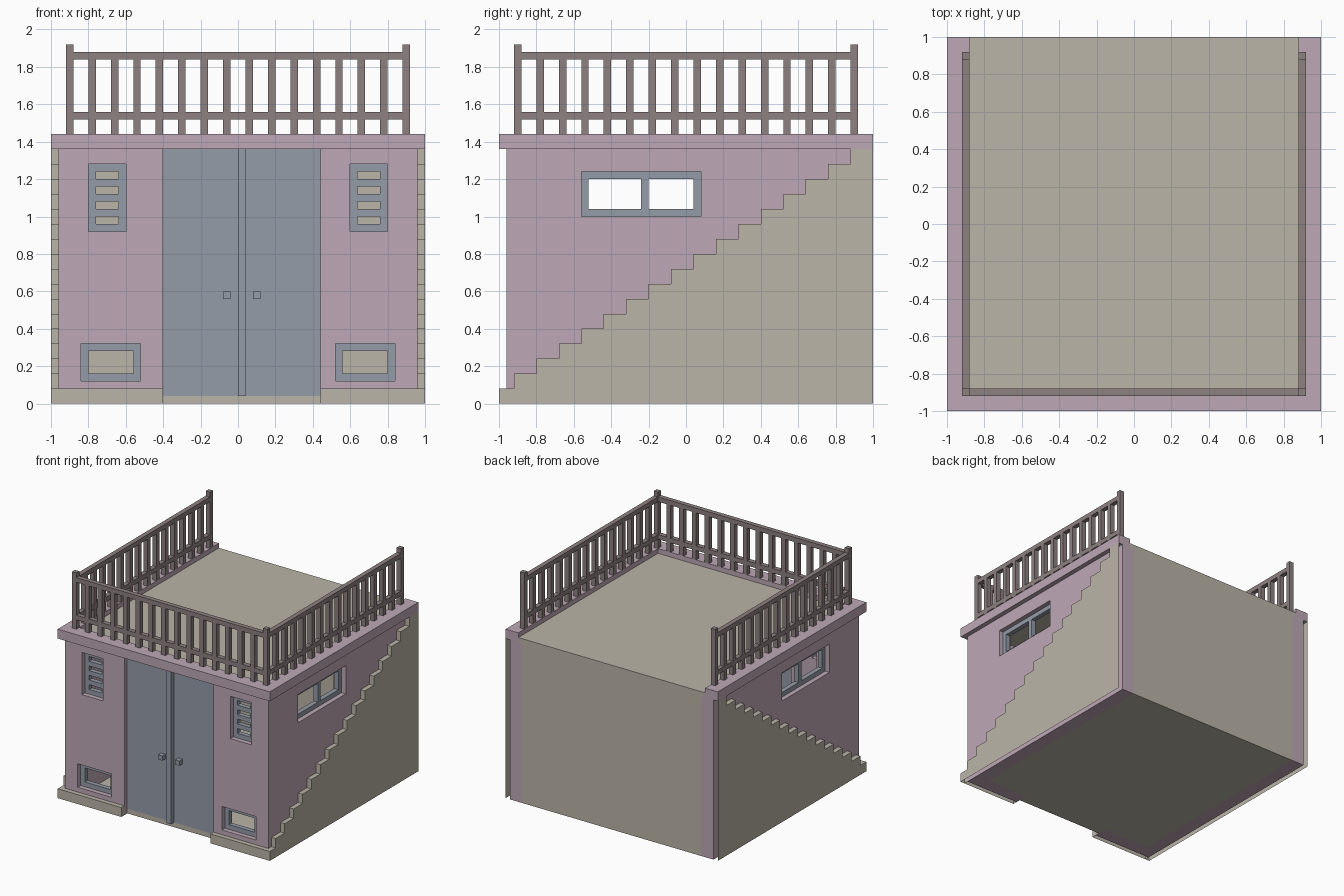
import bpy, bmesh
from mathutils import Vector

cube = bpy.data.objects.get("Cube")
if cube:
    bpy.data.objects.remove(cube, do_unlink=True)


def material(name, rgb):
    lin = [((c / 255 + 0.055) / 1.055) ** 2.4 for c in rgb] + [1.0]
    m = bpy.data.materials.new(name)
    m.diffuse_color = lin
    m.use_nodes = True
    m.node_tree.nodes["Principled BSDF"].inputs["Base Color"].default_value = lin
    return m


PINK = material("dusty pink plaster", (190, 169, 182))
BEIGE = material("beige stone", (187, 181, 168))
BLUE = material("blue grey paint", (149, 156, 168))
BROWN = material("mauve brown wood", (141, 129, 129))


def place(axis, u, v, d):
    """Put a 2D point (u, v) at depth d along the given axis."""
    return {"x": (d, u, v), "y": (u, d, v), "z": (u, v, d)}[axis]


def finish(name, bm, mat, drop=()):
    """Make an object, leaving out faces that point along the drop directions."""
    bmesh.ops.recalc_face_normals(bm, faces=bm.faces)
    bm.normal_update()
    gone = [f for f in bm.faces if any(f.normal.dot(Vector(n)) > 0.9 for n in drop)]
    bmesh.ops.delete(bm, geom=gone, context="FACES")
    me = bpy.data.meshes.new(name)
    bm.to_mesh(me)
    bm.free()
    me.materials.append(mat)
    ob = bpy.data.objects.new(name, me)
    bpy.context.collection.objects.link(ob)
    return ob


def thicken(bm, axis, depth):
    r = bmesh.ops.extrude_face_region(bm, geom=bm.faces[:])
    bmesh.ops.translate(bm, vec=place(axis, 0, 0, depth),
                        verts=[g for g in r["geom"] if isinstance(g, bmesh.types.BMVert)])


def prism(name, pts, axis, d0, d1, mat, drop=()):
    bm = bmesh.new()
    bm.faces.new([bm.verts.new(place(axis, u, v, d0)) for u, v in pts])
    # the starting face is kept as one cap, the moved copy is the other
    f = bm.faces[:]
    r = bmesh.ops.extrude_face_region(bm, geom=f, use_keep_orig=True)
    bmesh.ops.translate(bm, vec=place(axis, 0, 0, d1 - d0),
                        verts=[g for g in r["geom"] if isinstance(g, bmesh.types.BMVert)])
    return finish(name, bm, mat, drop)


def box(name, x, y, z, mat, drop=()):
    pts = [(x[0], y[0]), (x[1], y[0]), (x[1], y[1]), (x[0], y[1])]
    return prism(name, pts, "z", z[0], z[1], mat, drop)


def panel(name, axis, u, v, depth, holes, mat):
    """Flat slab with rectangular holes (u0, u1, v0, v1)."""
    us = sorted({round(a, 4) for a in list(u) + [c for h in holes for c in h[:2]]})
    vs = sorted({round(a, 4) for a in list(v) + [c for h in holes for c in h[2:]]})
    bm = bmesh.new()
    grid = {}

    def vert(i, j):
        if (i, j) not in grid:
            grid[i, j] = bm.verts.new(place(axis, us[i], vs[j], depth[0]))
        return grid[i, j]

    for i in range(len(us) - 1):
        for j in range(len(vs) - 1):
            cu, cv = (us[i] + us[i + 1]) / 2, (vs[j] + vs[j + 1]) / 2
            if not any(h[0] < cu < h[1] and h[2] < cv < h[3] for h in holes):
                bm.faces.new([vert(i, j), vert(i + 1, j), vert(i + 1, j + 1), vert(i, j + 1)])
    r = bmesh.ops.extrude_face_region(bm, geom=bm.faces[:], use_keep_orig=True)
    bmesh.ops.translate(bm, vec=place(axis, 0, 0, depth[1] - depth[0]),
                        verts=[g for g in r["geom"] if isinstance(g, bmesh.types.BMVert)])
    return finish(name, bm, mat)


def mirror(s, a, b):
    return (a, b) if s > 0 else (-b, -a)


SIDES = ((1, "left"), (-1, "right"))
DOOR = (-0.40, 0.44)
REVEAL = (-0.92, -0.88)

# Front wall with door, vent and low window openings
front_holes = [(*DOOR, 0, 1.36)]
for s, _ in SIDES:
    front_holes += [(*mirror(s, 0.60, 0.80), 0.92, 1.28), (*mirror(s, 0.52, 0.84), 0.12, 0.32)]
panel("front_wall", "y", (-0.96, 0.96), (0, 1.36), (-0.96, -0.84), front_holes, PINK)

# Stair outline: sixteen steps rising to the back
stair = [(1, 0), (-1, 0), (-1, 0.08)]
for k in range(16):
    y = -0.92 + 0.12 * k
    stair += [(y, 0.08 * (k + 1)), (y, 0.08 * (k + 2))]
stair.append((1, 1.36))

for s, side in SIDES:
    # Side wall and its two-pane window
    panel(f"{side}_wall", "x", (-0.84, 1), (0, 1.36), mirror(s, 0.84, 0.96),
          [(-0.56, 0.08, 1.00, 1.24)], PINK)
    panel(f"{side}_window_frame", "x", (-0.56, 0.08), (1.00, 1.24), mirror(s, 0.88, 0.92),
          [(-0.52, -0.24, 1.04, 1.20), (-0.20, 0.04, 1.04, 1.20)], BLUE)
    # Stair shell, open against the wall, below and behind
    prism(f"{side}_stairs", stair, "x", *mirror(s, 0.96, 1.0), BEIGE,
          drop=((-s, 0, 0), (0, 1, 0), (0, 0, -1)))
    # Front kerb beside the door
    box(f"{side}_kerb", (DOOR[1], 0.96) if s > 0 else (-0.96, DOOR[0]), (-1, -0.96), (0, 0.08),
        BEIGE, drop=((0, 1, 0), (0, 0, -1)))
    # Vent and low window frames in the front wall
    vu = mirror(s, 0.64, 0.76)
    panel(f"{side}_vent", "y", mirror(s, 0.60, 0.80), (0.92, 1.28), REVEAL,
          [(*vu, 0.96 + 0.08 * k, 1.00 + 0.08 * k) for k in range(4)], BLUE)
    panel(f"{side}_low_window_frame", "y", mirror(s, 0.52, 0.84), (0.12, 0.32), REVEAL,
          [(*mirror(s, 0.56, 0.80), 0.16, 0.28)], BLUE)

# Back wall, floor, threshold and roof
box("back_wall", (-0.84, 0.84), (0.88, 1), (0, 1.36), BEIGE)
box("floor", (-0.84, 0.84), (-0.84, 0.88), (0, 0.04), BEIGE)
box("threshold", DOOR, (-0.92, -0.84), (0, 0.04), BEIGE)
box("roof", (-0.88, 0.88), (-0.88, 1), (1.36, 1.40), BEIGE)

# Double door with centre strip and handles
box("right_door", (-0.40, 0.0), REVEAL, (0.04, 1.36), BLUE)
box("left_door", (0.04, 0.44), REVEAL, (0.04, 1.36), BLUE)
box("door_centre_strip", (0.0, 0.04), (-0.96, -0.88), (0.04, 1.36), BLUE)
box("right_door_handle", (-0.08, -0.04), (-0.96, -0.92), (0.56, 0.60), BLUE)
box("left_door_handle", (0.08, 0.12), (-0.96, -0.92), (0.56, 0.60), BLUE)

# Roof edge, open at the back
prism("roof_edge", [(-1, 1), (-1, -1), (1, -1), (1, 1), (0.88, 1), (0.88, -0.88),
                    (-0.88, -0.88), (-0.88, 1)], "z", 1.36, 1.44, PINK)

# Railings with evenly spaced balusters, and corner posts
gaps = []
for k in range(15):
    a = -0.88 + 0.12 * k
    gaps += [(a, a + 0.08, 1.44, 1.52), (a, a + 0.08, 1.56, 1.84)]
panel("front_railing", "y", (-0.88, 0.88), (1.44, 1.88), (-0.92, -0.88), gaps, BROWN)
for s, side in SIDES:
    xs = mirror(s, 0.88, 0.92)
    panel(f"{side}_railing", "x", (-0.88, 0.88), (1.44, 1.88), xs, gaps, BROWN)
    box(f"{side}_front_post", xs, (-0.92, -0.88), (1.44, 1.92), BROWN)
    box(f"{side}_back_post", xs, (0.88, 0.92), (1.44, 1.92), BROWN)
